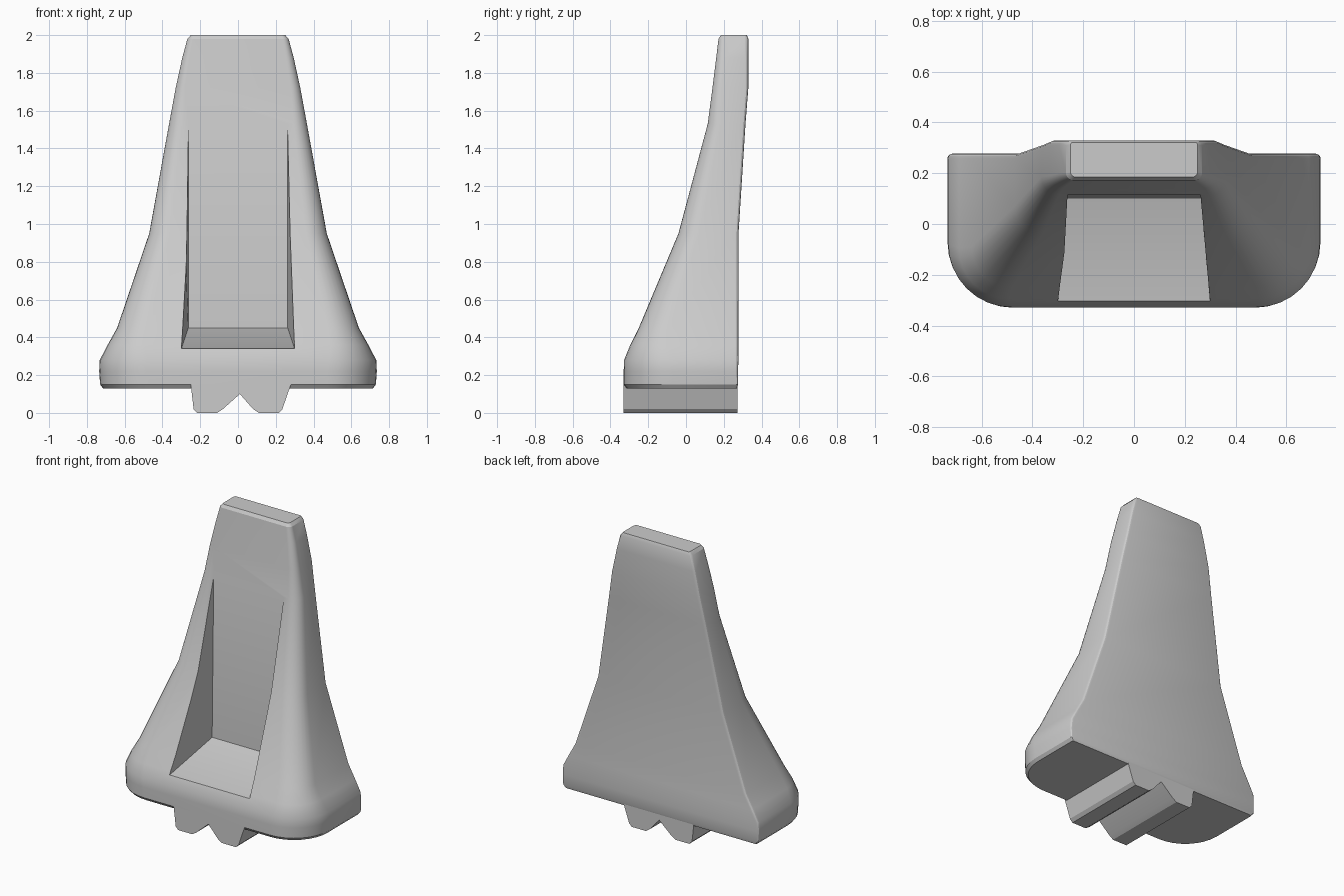
import bpy
import bmesh
from math import sin, cos, pi

cube = bpy.data.objects.get("Cube")
if cube:
    bpy.data.objects.remove(cube)

grey = bpy.data.materials.new("light_grey")
grey.use_nodes = True
colour = (0.6, 0.6, 0.6, 1)
grey.diffuse_color = colour
grey.node_tree.nodes["Principled BSDF"].inputs["Base Color"].default_value = colour


def make_object(name, bm):
    bmesh.ops.recalc_face_normals(bm, faces=bm.faces)
    mesh = bpy.data.meshes.new(name)
    bm.to_mesh(mesh)
    bm.free()
    mesh.materials.append(grey)
    obj = bpy.data.objects.new(name, mesh)
    bpy.context.collection.objects.link(obj)
    return obj


def loft(name, rings):
    """Skin a list of equal-length point rings and cap both ends."""
    bm = bmesh.new()
    loops = [[bm.verts.new(p) for p in ring] for ring in rings]
    count = len(loops[0])
    for low, high in zip(loops, loops[1:]):
        for i in range(count):
            j = (i + 1) % count
            bm.faces.new((low[i], low[j], high[j], high[i]))
    bm.faces.new(loops[0])
    bm.faces.new(loops[-1])
    return make_object(name, bm)


def section(z, half, front, back, radius, back_radius):
    """Flat-backed outline with broad rounded front corners."""
    right = []
    for i in range(9):
        a = pi / 2 * i / 8
        right.append((half - radius + radius * sin(a), front + radius - radius * cos(a), z))
    for i in range(4):
        a = pi / 2 * i / 3
        right.append((half - back_radius + back_radius * cos(a),
                      back - back_radius + back_radius * sin(a), z))
    return right + [(-x, y, h) for x, y, h in reversed(right)]


def smooth(obj, angle):
    bpy.ops.object.select_all(action='DESELECT')
    obj.select_set(True)
    bpy.context.view_layer.objects.active = obj
    bpy.ops.object.shade_smooth_by_angle(angle=angle)


# Tapered body: height, half width, front, back, front radius, back radius
levels = [
    (0.13, 0.715, -0.315, 0.27, 0.25, 0.01),
    (0.15, 0.73, -0.33, 0.275, 0.26, 0.01),
    (0.22, 0.735, -0.33, 0.275, 0.26, 0.015),
    (0.28, 0.732, -0.328, 0.278, 0.25, 0.02),
    (0.36, 0.69, -0.295, 0.278, 0.20, 0.02),
    (0.45, 0.64, -0.25, 0.278, 0.16, 0.02),
    (0.95, 0.47, -0.04, 0.278, 0.11, 0.02),
    (1.53, 0.365, 0.115, 0.315, 0.07, 0.02),
    (1.72, 0.33, 0.14, 0.33, 0.05, 0.02),
    (1.88, 0.295, 0.16, 0.33, 0.04, 0.02),
    (1.98, 0.268, 0.172, 0.33, 0.03, 0.02),
    (2.0, 0.25, 0.185, 0.322, 0.02, 0.01),
]
body = loft("tapered_body", [section(*level) for level in levels])

# Tall recess between the pillars, flaring to the front over a sloped floor
profile = [(-0.6, 0.34), (-0.3, 0.34), (0.1, 0.45), (0.115, 1.53), (-0.6, 1.53)]
rings = []
for side in (-1, 1):
    rings.append([(side * (0.262 + 0.09 * min(0.115 - y, 0.42)), y, z) for y, z in profile])
cutter = loft("recess_cutter", rings)
cutter.hide_render = True
cutter.hide_viewport = True
cut = body.modifiers.new("recess", 'BOOLEAN')
cut.operation = 'DIFFERENCE'
cut.solver = 'EXACT'
cut.object = cutter
bpy.context.view_layer.objects.active = body
bpy.ops.object.modifier_apply(modifier=cut.name)
bpy.data.objects.remove(cutter)
smooth(body, pi / 7)

# Twin runners under the body with a notch between them
outline = [(-0.25, 0.15), (-0.235, 0.02), (-0.215, 0), (-0.11, 0), (-0.08, 0.02),
           (0.01, 0.1), (0.08, 0.02), (0.11, 0), (0.215, 0), (0.235, 0.02), (0.28, 0.15)]
runners = loft("twin_runners", [[(x, y, z) for x, z in outline] for y in (-0.33, 0.272)])
smooth(runners, pi / 7)
